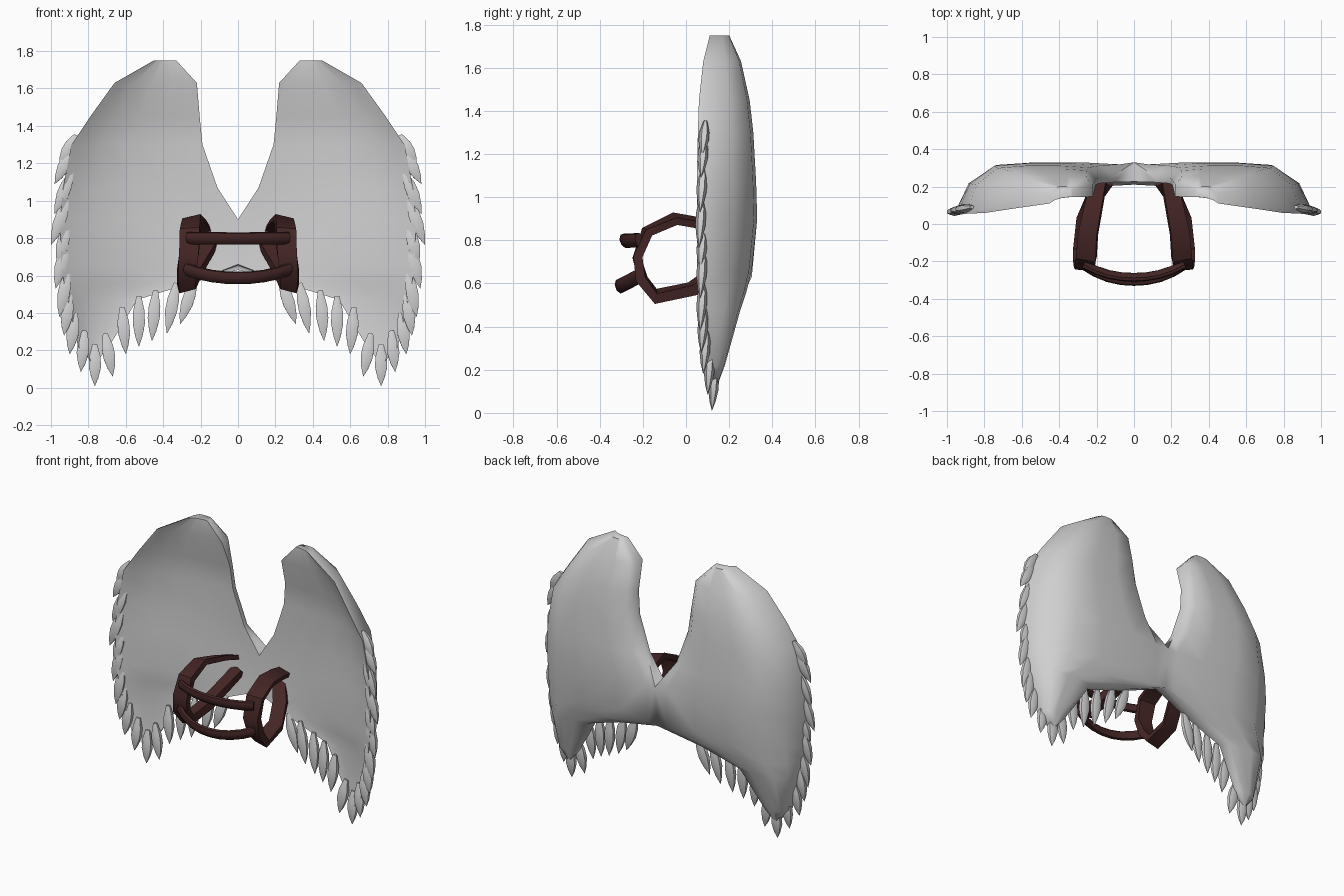
import bpy, bmesh, math
from mathutils import Vector

if "Cube" in bpy.data.objects:
    bpy.data.objects.remove(bpy.data.objects["Cube"])


def material(name, col):
    m = bpy.data.materials.new(name)
    m.diffuse_color = (*col, 1)
    m.use_nodes = True
    m.node_tree.nodes["Principled BSDF"].inputs["Base Color"].default_value = m.diffuse_color
    return m


WHITE = material("feather white", (0.63, 0.63, 0.64))
LEATHER = material("dark leather", (0.06, 0.019, 0.019))


def finish(bm, name, mat, mirror=True, angle=40):
    bmesh.ops.remove_doubles(bm, verts=bm.verts, dist=0.0005)
    bmesh.ops.recalc_face_normals(bm, faces=bm.faces)
    me = bpy.data.meshes.new(name)
    bm.to_mesh(me)
    bm.free()
    me.materials.append(mat)
    ob = bpy.data.objects.new(name, me)
    bpy.context.collection.objects.link(ob)
    bpy.ops.object.select_all(action='DESELECT')
    ob.select_set(True)
    bpy.context.view_layer.objects.active = ob
    bpy.ops.object.shade_smooth_by_angle(angle=math.radians(angle))
    if mirror:
        mod = ob.modifiers.new("mirror", 'MIRROR')
        mod.use_clip = True
        mod.merge_threshold = 0.001
    return ob


def skin(bm, rings, skip=lambda i, j: False, caps=True):
    """Join equal-length closed rings of points with quads."""
    vs = [[bm.verts.new(p) for p in r] for r in rings]
    n = len(vs[0])
    for i in range(len(vs) - 1):
        for j in range(n):
            if not skip(i, j):
                k = (j + 1) % n
                bm.faces.new((vs[i][j], vs[i][k], vs[i + 1][k], vs[i + 1][j]))
    if caps:
        bm.faces.new(vs[0])
        bm.faces.new(vs[-1])


def sweep(bm, path, radii, wide, sides=6):
    """Elliptic tube: radii (a, b) per point, a along the 'wide' direction."""
    pts = [Vector(p) for p in path]
    rings = []
    for i, p in enumerate(pts):
        t = (pts[min(i + 1, len(pts) - 1)] - pts[max(i - 1, 0)]).normalized()
        w = Vector(wide)
        w = (w - t * w.dot(t)).normalized()
        h = t.cross(w)
        a, b = radii[i]
        rings.append([p + w * a * math.cos(q) + h * b * math.sin(q)
                      for q in (2 * math.pi * (k + .5) / sides for k in range(sides))])
    skin(bm, rings)


# Wings: horizontal slices (z, inner x, outer x, back y, outer edge y)
rows = [(1.75, .33, .45, .20, .11), (1.63, .22, .66, .255, .08),
        (1.45, .205, .79, .295, .06), (1.30, .19, .89, .312, .055),
        (1.07, .11, .935, .325, .05), (.90, 0, .95, .33, .05),
        (.66, 0, .945, .305, .05), (.56, .25, .93, .28, .055),
        (.47, .54, .91, .25, .06), (.22, .69, .855, .18, .09),
        (.14, .755, .785, .15, .11)]
cols = [0, .08, .3, .55, .77, .93, 1]
back = [.75, .96, 1, 1, .95, .6, .1]
front = [.63, .63, .6, .5, .34, .12, 0]    # hollow front of the shell
rings = []
for z, xi, xo, yb, ye in rows:
    b = [1] + back[1:] if xi == 0 else back
    drop = .03 if z == .66 else 0          # bevelled lower edge at the centre
    flat = .6 if z > 1.6 else 1            # tips curl forward
    X = [xi + (xo - xi) * u for u in cols]
    ring = [(x, ye + (yb - ye) * s, z - drop * (x < .1)) for x, s in zip(X, b)]
    ring += [(x, ye + (yb - ye) * s * flat, z) for x, s in zip(X, front)][::-1]
    rings.append(ring)
last = len(rings[0]) - 1
bm = bmesh.new()
skin(bm, rings, skip=lambda i, j: j == last and rows[i][1] == rows[i + 1][1] == 0)
finish(bm, "wings", WHITE, angle=60)

# Feathers: spindles along the outer and lower edges (tip x, tip z, y, lean, length)
feathers = [(.955, 1.19, .075, .09, .16), (.98, 1.09, .07, .1, .19),
            (.98, .93, .065, .09, .22), (.998, .765, .06, .085, .24),
            (.965, .66, .065, .05, .2), (.975, .53, .065, .055, .24),
            (.955, .38, .065, .045, .24), (.93, .28, .07, .03, .22),
            (.90, .18, .08, .03, .22), (.84, .085, .10, .02, .22), (.765, .01, .12, 0, .22),
            (.67, .06, .12, -.04, .23), (.60, .18, .13, -.02, .25), (.53, .22, .145, 0, .27),
            (.46, .25, .16, .02, .27), (.38, .29, .175, .05, .27), (.31, .34, .19, .08, .24)]
bm = bmesh.new()
profile = [(0, .4), (.3, .95), (.55, 1), (.8, .6), (1, .02)]
for x, z, y, lean, length in feathers:
    base, tip = Vector((x - lean, y + .015, z + length)), Vector((x, y, z))
    sweep(bm, [base.lerp(tip, t) for t, r in profile],
          [(.037 * r, .024 * r) for t, r in profile], (1, 0, 0))
finish(bm, "feathers", WHITE, angle=50)

# Shoulder straps: flat bands looping from the wing root over and under the arms
bm = bmesh.new()
path = [(.18, .26, .83), (.21, .12, .87), (.245, -.05, .90), (.255, -.18, .84),
        (.262, -.225, .72), (.275, -.205, .62), (.275, -.14, .54),
        (.26, .03, .575), (.21, .15, .67), (.15, .23, .77)]
sweep(bm, path, [(.055, .02), (.065, .022), (.072, .025), (.076, .028), (.074, .03),
                 (.07, .033), (.066, .035), (.062, .036), (.06, .033), (.055, .03)],
      (1, 0, -.25), sides=4)
finish(bm, "shoulder_straps", LEATHER)


# Chest straps bowed across the front
def chest_strap(name, ends, mid):
    bm = bmesh.new()
    pts = []
    for i in range(9):
        s = i / 4 - 1
        k = abs(s) ** 2.2
        pts.append((s * ends[0], mid[0] + (ends[1] - mid[0]) * k,
                    mid[1] + (ends[2] - mid[1]) * k))
    sweep(bm, pts, [(.035, .022)] * 9, (0, -.35, 1), sides=8)
    finish(bm, name, LEATHER, mirror=False)


chest_strap("upper_chest_strap", (.27, -.215, .80), (-.285, .798))
chest_strap("lower_chest_strap", (.28, -.215, .635), (-.307, .587))
